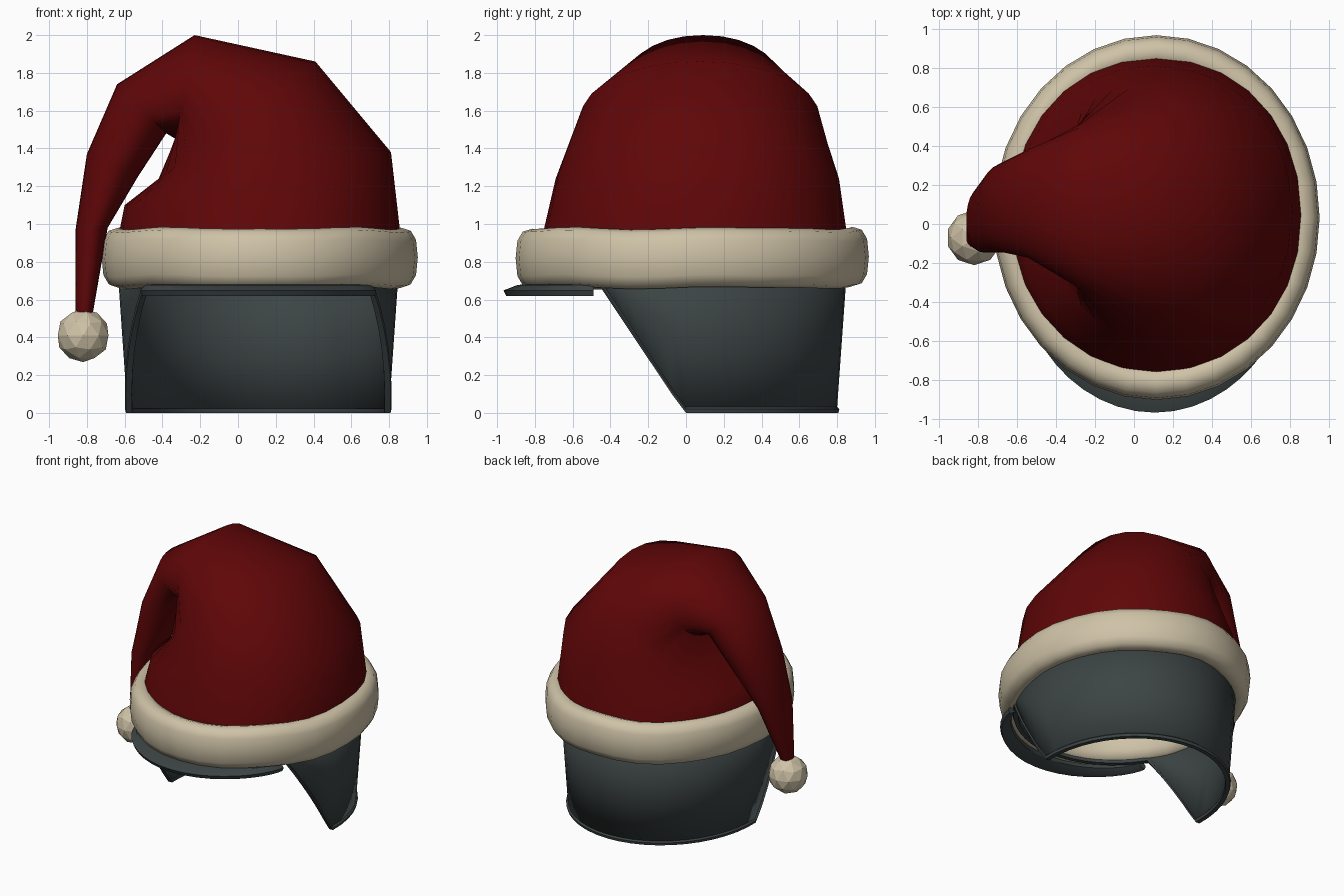
import bpy, bmesh, math
from math import sin, cos, pi

if "Cube" in bpy.data.objects:
    bpy.data.objects.remove(bpy.data.objects["Cube"])


def material(name, rgb):
    m = bpy.data.materials.new(name)
    m.diffuse_color = (*rgb, 1)
    m.use_nodes = True
    m.node_tree.nodes["Principled BSDF"].inputs["Base Color"].default_value = m.diffuse_color
    return m


RED = material("deep_red", (0.115, 0.0018, 0.0022))
CREAM = material("cream_fur", (0.62, 0.54, 0.385))
GREY = material("slate_grey", (0.046, 0.058, 0.058))


def spow(v, p):
    return math.copysign(abs(v) ** p, v)


def loft(name, rings, mat, cyclic=False, caps=False, angle=45, seams=()):
    """Skin a list of closed point rings into one object."""
    bm = bmesh.new()
    vs = [[bm.verts.new(p) for p in r] for r in rings]
    n = len(vs[0])
    for i in range(len(vs) if cyclic else len(vs) - 1):
        a, b = vs[i], vs[(i + 1) % len(vs)]
        for j in range(n):
            k = (j + 1) % n
            bm.faces.new((a[j], a[k], b[k], b[j]))
    if caps:
        bm.faces.new(vs[0][::-1])
        bm.faces.new(vs[-1])
    bmesh.ops.recalc_face_normals(bm, faces=bm.faces)
    return finish(name, bm, mat, angle)


def finish(name, bm, mat, angle):
    me = bpy.data.meshes.new(name)
    bm.to_mesh(me)
    bm.free()
    me.materials.append(mat)
    if angle:
        me.shade_smooth()
        me.set_sharp_from_angle(angle=math.radians(angle))
    ob = bpy.data.objects.new(name, me)
    bpy.context.collection.objects.link(ob)
    return ob


# Floppy hat: rings fan round the fold; outer x,z / inner x,z / y min,max
SECTIONS = [
    (0.87, 0.84, -0.64, 0.84, -0.78, 0.87),
    (0.857, 0.97, -0.63, 0.95, -0.755, 0.85),
    (0.81, 1.38, -0.60, 1.10, -0.69, 0.81),
    (0.41, 1.86, -0.42, 1.24, -0.56, 0.71),
    (-0.23, 2.00, -0.33, 1.45, -0.33, 0.51),
    (-0.64, 1.74, -0.38, 1.48, -0.18, 0.39),
    (-0.80, 1.37, -0.53, 1.25, -0.145, 0.31),
    (-0.86, 0.97, -0.69, 0.98, -0.145, 0.19),
    (-0.86, 0.52, -0.77, 0.52, -0.12, -0.02),
]
rings = []
for ox, oz, ix, iz, y0, y1 in SECTIONS:
    ring = []
    for k in range(28):
        t = 2 * pi * k / 28
        c, s = spow(cos(t), 0.95), spow(sin(t), 0.95)
        ring.append(((ox + ix) / 2 + (ox - ix) / 2 * c,
                     (y0 + y1) / 2 + (y1 - y0) / 2 * s,
                     (oz + iz) / 2 + (oz - iz) / 2 * c))
    rings.append(ring)
loft("floppy_hat", rings, RED, angle=55)

# Fur band: rounded, slightly uneven tube swept round an ellipse
rings = []
for k in range(32):
    t = 2 * pi * k / 32
    ring = []
    wob = 0.005 * sin(5 * t) + 0.003 * cos(8 * t)
    for j in range(12):
        a = 2 * pi * j / 12
        w, h = 0.087 * spow(cos(a), 0.8), 0.157 * spow(sin(a), 0.75)
        ring.append((0.115 + (0.75 + w) * cos(t), 0.033 + (0.848 + w) * sin(t),
                     0.82 + h + wob))
    rings.append(ring)
loft("fur_band", rings, CREAM, cyclic=True, angle=60)

# Faceted pom-pom on the tip
bm = bmesh.new()
bmesh.ops.create_icosphere(bm, subdivisions=2, radius=0.141)
bmesh.ops.translate(bm, verts=bm.verts, vec=(-0.82, -0.07, 0.41))
finish("pompom", bm, CREAM, 0)

# Helmet shell: tapered wall with slanted cut-away at the front
CX, CY, FRONT_Z = 0.107, 0.03, 0.665


def wall(t, z):
    f = z / 0.66
    return (CX + (0.692 + 0.046 * f) * cos(t), CY + (0.768 + 0.047 * f) * sin(t), z)


def bottom(t):
    z = 0.012
    for _ in range(30):
        y = wall(t, z)[1]
        z = min(max(-y * FRONT_Z / 0.44, 0.012), FRONT_Z)
    return z


low = -math.asin(CY / 0.768)                      # where the cut starts
high = -math.asin((0.44 + CY) / 0.815)            # where the cut ends
half = [low + (pi / 2 - low) * (1 - i / 12) for i in range(13)]
half += [low + (high - low) * i / 6 for i in range(1, 7)]
half += [high + (-pi / 2 - high) * i / 8 for i in range(1, 9)]
angles = half + [pi - t for t in half[-2:0:-1]]   # mirror to the other side
bm = bmesh.new()
cols = [[bm.verts.new(wall(t, b + (0.78 - b) * f)) for f in (0, 0.5, 1)]
        for t in angles for b in (bottom(t),)]
for a, b in zip(cols, cols[1:] + cols[:1]):
    for i in range(2):
        bm.faces.new((a[i], a[i + 1], b[i + 1], b[i]))
bmesh.ops.recalc_face_normals(bm, faces=bm.faces)
shell = finish("helmet_shell", bm, GREY, 40)
mod = shell.modifiers.new("thickness", "SOLIDIFY")
mod.thickness = 0.022
mod.offset = -1

# Raised rim following the lower edge of the shell
rings = []
for t in angles:
    x, y, z = wall(t, bottom(t))
    dx, dy = cos(t), sin(t)
    rings.append([(x + dx * u, y + dy * u, z + v)
                  for u, v in ((0.008, -0.012), (0.013, 0.008), (0.002, 0.018),
                               (-0.026, 0.01), (-0.024, -0.012))])
loft("helmet_rim", rings, GREY, cyclic=True, angle=30)

# Visor: narrow crescent peak with a sloping top and a thin front edge
rings = []
for k in range(21):
    t = pi * k / 20

    def arc(rx, depth, z):
        return (CX + rx * cos(t), -0.49 - depth * sin(t) ** 1.35, z)
    rings.append([arc(0.615, 0.462, 0.62), arc(0.625, 0.477, 0.648),
                  arc(0.60, 0.40, 0.678), arc(0.56, 0.34, 0.68),
                  arc(0.56, 0.36, 0.65), arc(0.595, 0.42, 0.625)])
loft("visor", rings, GREY, caps=True, angle=30)
